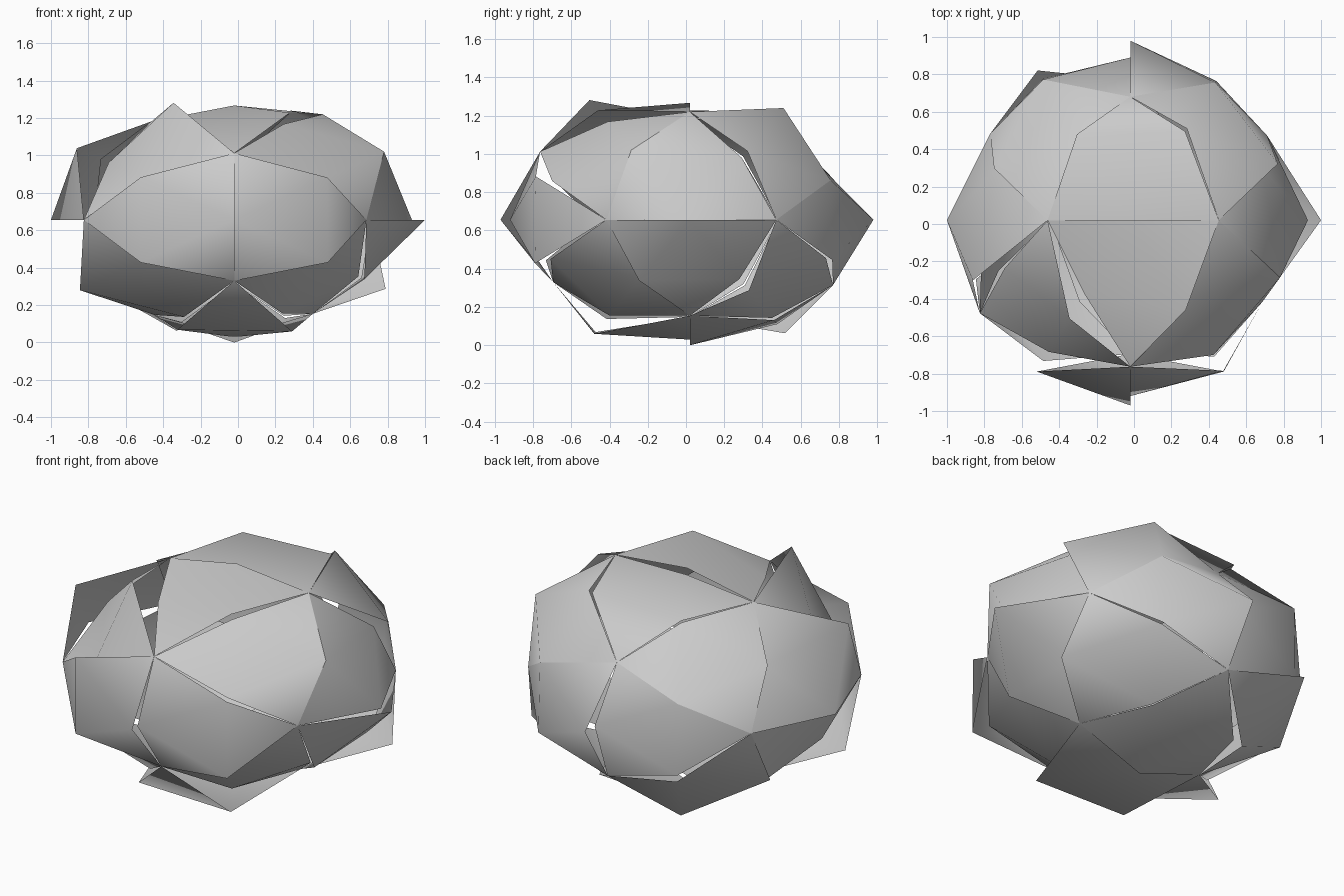
import bpy
from mathutils import Vector

if "Cube" in bpy.data.objects:
    bpy.data.objects.remove(bpy.data.objects["Cube"])

LONG, SHORT = 0.851, 0.526      # corner coordinates of a unit icosahedron
SQUASH = 0.737                  # flattening
MID = Vector((-.02, .02, .655))  # point the corners radiate from

# How far each corner sits from the centre
A_R = {(1, 1): .86, (1, -1): .83, (-1, 1): .88, (-1, -1): .945}
B_R = {(1, 1): .776, (1, -1): .88, (-1, 1): .92, (-1, -1): .84}
C_R = {(1, 1): .90, (1, -1): .80, (-1, 1): .84, (-1, -1): .81}


def A(sx, sy):
    return Vector((LONG * sx, SHORT * sy, 0)) * A_R[sx, sy]


def B(sy, sz):
    return Vector((0, LONG * sy, SHORT * sz)) * B_R[sy, sz]


def C(sx, sz):
    return Vector((SHORT * sx, 0, LONG * sz)) * C_R[sx, sz]


# How far each panel's three edge middles bulge out
CORNER_PANELS = {
    (1, 1, 1): (.91, .98, .975), (1, 1, -1): (.88, .86, 1.0),
    (1, -1, 1): (.89, .86, .99), (1, -1, -1): (.90, .84, .82),
    (-1, 1, 1): (.93, .885, .90), (-1, 1, -1): (.99, .995, .93),
    (-1, -1, 1): (.87, 1.05, .83), (-1, -1, -1): (.93, .87, 1.02)}
CAP_PANELS = {
    (1, 1): (.775, .92, .95), (-1, 1): (.83, .79, .96),
    (1, -1): (.89, .915, .88), (-1, -1): (.85, .985, 1.0)}
FRONT_BACK_PANELS = {
    (-1, -1): (.99, 1.0, 1.0), (1, -1): (.94, 1.0, .995),
    (1, 1): (.96, .92, .91), (-1, 1): (.87, .935, .93)}
SIDE_PANELS = {
    (1, 1): (.95, .99, .88), (1, -1): (1.02, .86, .84),
    (-1, 1): (.98, 1.04, .88), (-1, -1): (.79, .87, .91)}

verts, faces = [], []


def panel(corners, bulge):
    """One bowed triangular panel: three corners plus pushed-out edge middles."""
    p = list(corners)
    if (p[1] - p[0]).cross(p[2] - p[0]).dot(p[0] + p[1] + p[2]) < 0:
        p = [p[1], p[0], p[2]]                      # keep normals outward
        bulge = (bulge[0], bulge[2], bulge[1])
    units = [v.normalized() for v in p]
    mids = [(units[i] + units[(i + 1) % 3]).normalized() * bulge[i] for i in range(3)]
    n = len(verts)
    verts.extend(MID + Vector((v.x, v.y, SQUASH * v.z)) for v in p + mids)
    for f in ((0, 3, 5), (3, 1, 4), (5, 4, 2), (3, 4, 5)):
        faces.append([n + i for i in f])


for (sx, sy, sz), r in CORNER_PANELS.items():
    panel((A(sx, sy), B(sy, sz), C(sx, sz)), r)
for (sy, sz), r in CAP_PANELS.items():
    panel((C(1, sz), C(-1, sz), B(sy, sz)), r)
for (sx, sy), r in FRONT_BACK_PANELS.items():
    panel((B(sy, 1), B(sy, -1), A(sx, sy)), r)
for (sx, sz), r in SIDE_PANELS.items():
    panel((A(sx, 1), A(sx, -1), C(sx, sz)), r)

# Boulder shell of loose panels, smooth inside each panel
mesh = bpy.data.meshes.new("boulder_shell")
mesh.from_pydata(verts, [], faces)
mesh.polygons.foreach_set("use_smooth", [True] * len(mesh.polygons))
mesh.update()
shell = bpy.data.objects.new("boulder_shell", mesh)
bpy.context.collection.objects.link(shell)
